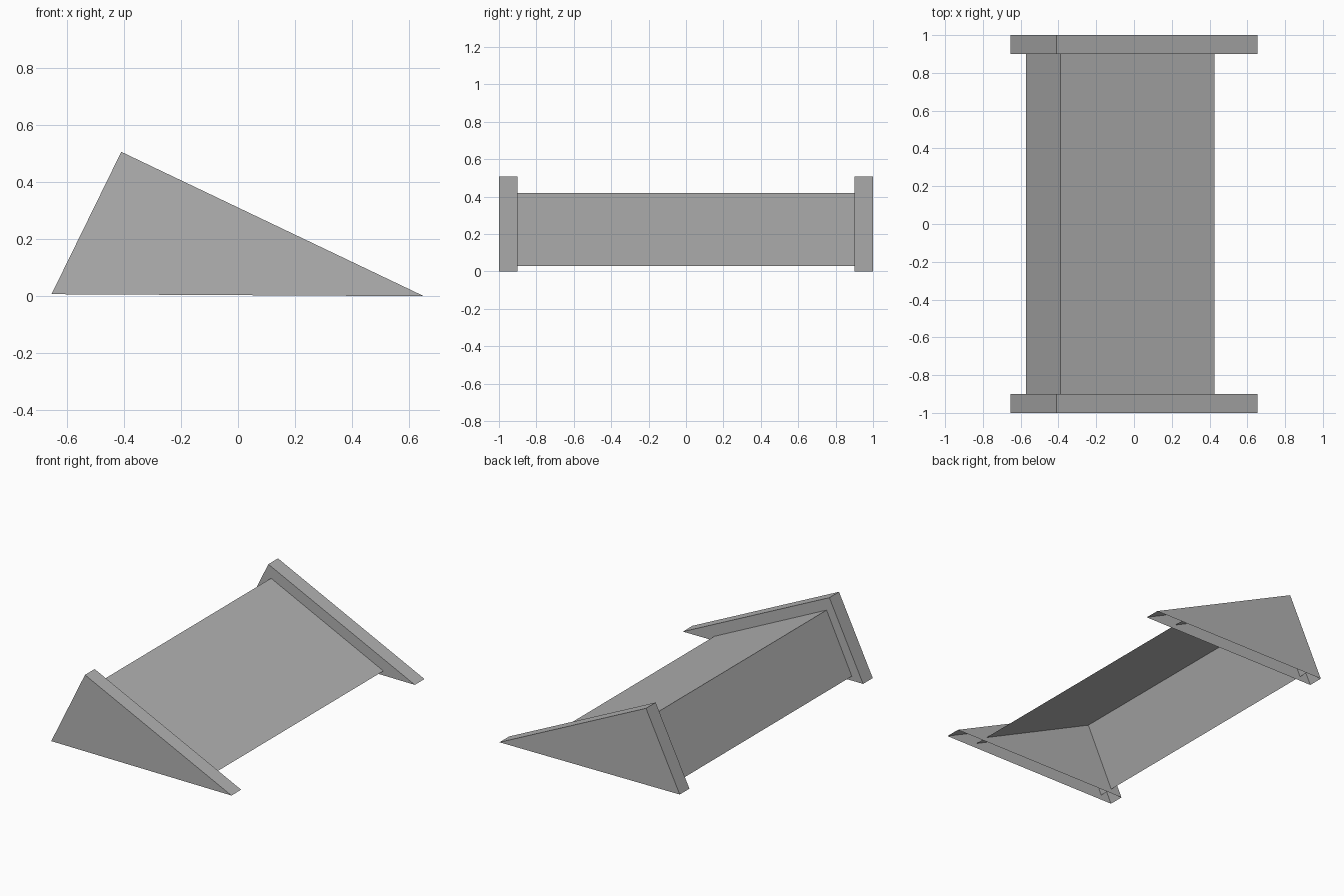
import bpy
import bmesh

cube = bpy.data.objects.get("Cube")
if cube:
    bpy.data.objects.remove(cube, do_unlink=True)

grey = bpy.data.materials.new("plain_grey")
grey.use_nodes = True
colour = (0.45, 0.45, 0.45, 1)
grey.diffuse_color = colour
grey.node_tree.nodes["Principled BSDF"].inputs["Base Color"].default_value = colour

# Profiles in x and z: low steep edge, ridge, low ramp edge
CAP = [(-0.655, 0.007), (-0.41, 0.507), (0.653, 0.0)]
RAMP = [(-0.573, 0.035), (-0.39, 0.42), (0.425, 0.03)]


def folded_sheet(name, profile, y0, y1, closed_ends=False):
    """Sweep a bent profile along y, leaving the underside open."""
    bm = bmesh.new()
    front = [bm.verts.new((x, y0, z)) for x, z in profile]
    back = [bm.verts.new((x, y1, z)) for x, z in profile]
    for i in range(len(profile) - 1):
        bm.faces.new((front[i], front[i + 1], back[i + 1], back[i]))
    if closed_ends:
        bm.faces.new(front[::-1])
        bm.faces.new(back)
    bm.normal_update()
    # Both slopes must face outwards and upwards
    if bm.faces[:] and sum(f.normal.z for f in bm.faces) < 0:
        bmesh.ops.reverse_faces(bm, faces=bm.faces[:])
    # End walls face away from the middle of the sheet
    middle = (y0 + y1) / 2
    bm.normal_update()
    for f in bm.faces[:]:
        if abs(f.normal.y) > 0.9 and f.normal.y * (f.calc_center_median().y - middle) < 0:
            f.normal_flip()
    mesh = bpy.data.meshes.new(name)
    bm.to_mesh(mesh)
    bm.free()
    mesh.materials.append(grey)
    obj = bpy.data.objects.new(name, mesh)
    bpy.context.collection.objects.link(obj)
    return obj


# Ramp sheet running into the hollow end caps
folded_sheet("ramp_panels", RAMP, -0.995, 0.995)

# Hollow triangular end caps, open underneath
folded_sheet("front_end_cap", CAP, -1.0, -0.9, closed_ends=True)
folded_sheet("back_end_cap", CAP, 0.9, 1.0, closed_ends=True)
